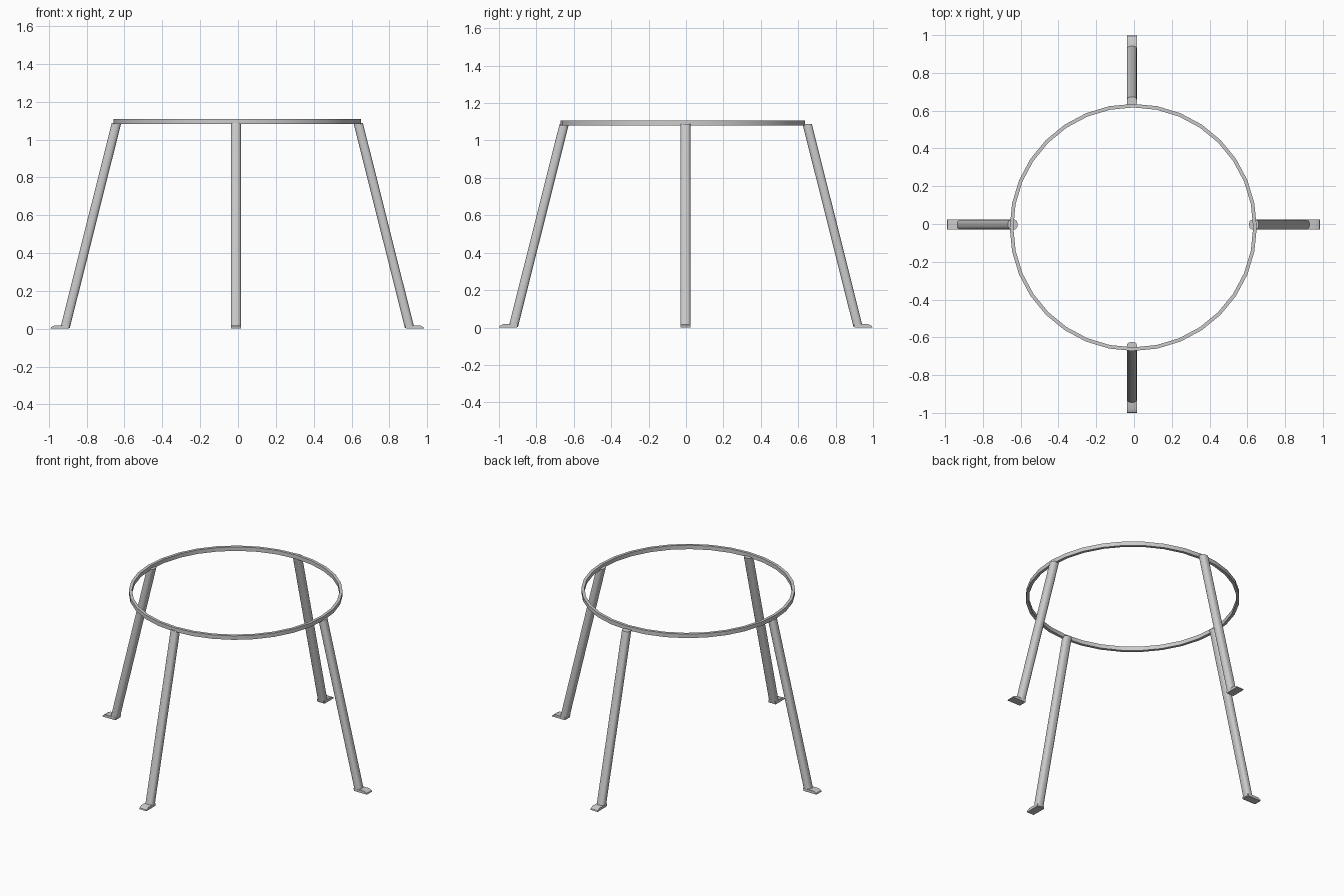
import bpy, bmesh
from math import radians, cos, sin, pi

if "Cube" in bpy.data.objects:
    bpy.data.objects.remove(bpy.data.objects["Cube"])


def finish(bm, name, angle=40):
    bmesh.ops.recalc_face_normals(bm, faces=bm.faces)
    me = bpy.data.meshes.new(name)
    bm.to_mesh(me)
    bm.free()
    ob = bpy.data.objects.new(name, me)
    bpy.context.collection.objects.link(ob)
    bpy.ops.object.select_all(action='DESELECT')
    bpy.context.view_layer.objects.active = ob
    ob.select_set(True)
    bpy.ops.object.shade_smooth_by_angle(angle=radians(angle))
    return ob


def section(hx, hy, r, steps=3):
    # rounded rectangle outline
    pts = []
    for i, (sx, sy) in enumerate([(1, 1), (-1, 1), (-1, -1), (1, -1)]):
        for k in range(steps + 1):
            a = pi / 2 * (i + k / steps)
            pts.append((sx * (hx - r) + r * cos(a), sy * (hy - r) + r * sin(a)))
    return pts


def place(ob, angle, loc):
    ob.rotation_euler.z = radians(angle)
    ob.location = loc


def leg(name):
    # slanted round-cornered tube, cut level at both ends
    bm = bmesh.new()
    outline = section(0.025, 0.027, 0.019)
    rings = [[bm.verts.new((cx + x, y, z)) for x, y in outline]
             for cx, z in ((0.910, 0.004), (0.638, 1.088))]
    n = len(outline)
    for i in range(n):
        j = (i + 1) % n
        bm.faces.new((rings[0][i], rings[0][j], rings[1][j], rings[1][i]))
    for r in rings:
        bm.faces.new(r)
    return finish(bm, name)


def foot(name):
    # flat tab with a sloped toe, extruded sideways
    bm = bmesh.new()
    profile = [(0.89, 0), (0.987, 0), (0.984, 0.008), (0.965, 0.018), (0.887, 0.018)]
    f = bm.faces.new([bm.verts.new((x, -0.027, z)) for x, z in profile])
    ext = bmesh.ops.extrude_face_region(bm, geom=[f])
    bmesh.ops.translate(bm, vec=(0, 0.054, 0),
                        verts=[v for v in ext['geom'] if isinstance(v, bmesh.types.BMVert)])
    return finish(bm, name, 30)


# four legs with feet
for side, angle, loc in (("right", 0, (-0.003, -0.003, 0)),
                         ("back", 90, (-0.011, 0.010, 0)),
                         ("left", 180, (-0.004, -0.003, 0)),
                         ("front", 270, (-0.011, -0.013, 0))):
    place(leg(side + "_leg"), angle, loc)
    place(foot(side + "_foot"), angle, loc)

# thin flat band on top
bm = bmesh.new()
N, R, T, Z0, Z1 = 32, 0.654, 0.019, 1.081, 1.108
loops = []
for i in range(N):
    a = 2 * pi * i / N
    loops.append([bm.verts.new((r * cos(a), r * sin(a), z))
                  for r, z in ((R, Z0), (R, Z1), (R - T, Z1), (R - T, Z0))])
for i in range(N):
    p, q = loops[i], loops[(i + 1) % N]
    for k in range(4):
        m = (k + 1) % 4
        bm.faces.new((p[k], q[k], q[m], p[m]))
ring = finish(bm, "top_ring")
ring.location = (-0.004, -0.018, 0)
